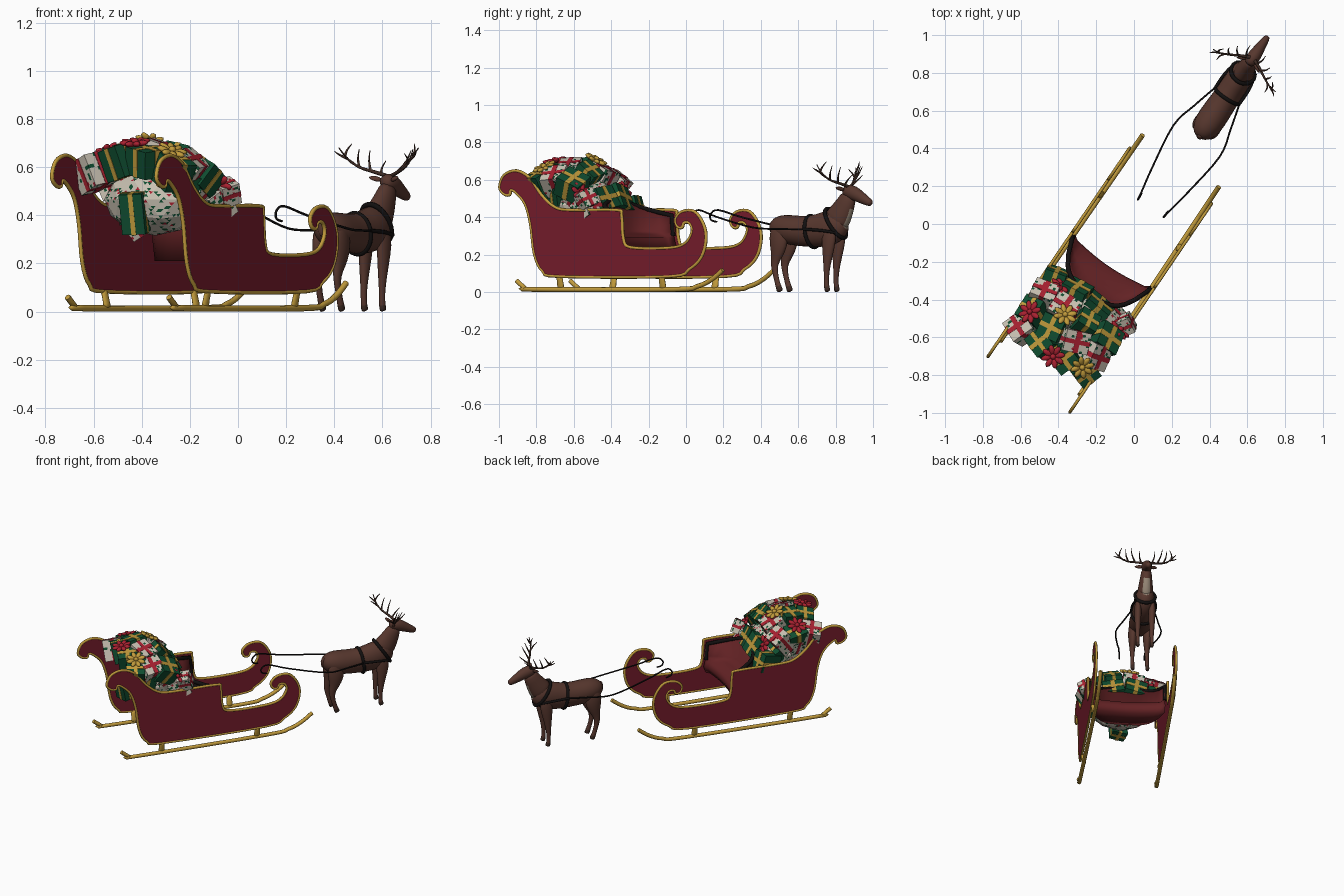
import bpy, bmesh, math, random
from mathutils import Matrix, Vector

random.seed(7)
if "Cube" in bpy.data.objects:
    bpy.data.objects.remove(bpy.data.objects["Cube"], do_unlink=True)

COLOURS = {
    "wine_red": (.185, .012, .025), "gold": (.54, .33, .045), "deer_brown": (.095, .038, .027),
    "seat_red": (.125, .016, .018), "wrap_green": (.005, .075, .03), "ribbon_red": (.4, .015, .03),
    "wrap_cream": (.6, .55, .46), "harness_black": (.006, .005, .005), "tan": (.3, .24, .18),
    "antler_brown": (.05, .025, .018)}
MATS = {}
for name, rgb in COLOURS.items():
    m = bpy.data.materials.new(name)
    m.use_nodes = True
    m.diffuse_color = (*rgb, 1)
    m.node_tree.nodes["Principled BSDF"].inputs["Base Color"].default_value = (*rgb, 1)
    MATS[name] = m

# Parts are built with x forward, y left, then turned to the diagonal heading
HEADING = Matrix.Rotation(math.radians(55.8), 4, 'Z')
MID = -.017      # centre line of the sleigh
DEER = -.027     # centre line of the animal


def finish(name, data, *mats):
    for m in mats:
        data.materials.append(MATS[m])
    ob = bpy.data.objects.new(name, data)
    bpy.context.scene.collection.objects.link(ob)
    ob.matrix_world = HEADING
    return ob


def mesh_part(name, bm, *mats, smooth=False):
    bmesh.ops.recalc_face_normals(bm, faces=bm.faces)
    me = bpy.data.meshes.new(name)
    bm.to_mesh(me)
    bm.free()
    if smooth:
        me.shade_smooth()
    return finish(name, me, *mats)


def spline(pts, closed=False, steps=4):
    """Catmull-Rom smoothing of a short list of points."""
    pts = [Vector(p) for p in pts]
    n, out = len(pts), []
    for i in range(n if closed else n - 1):
        idx = [(i + k) % n if closed else min(max(i + k, 0), n - 1) for k in (-1, 0, 1, 2)]
        a, b, c, d = (pts[j] for j in idx)
        for s in range(steps):
            t = s / steps
            out.append(b + (c - a) * (t / 2) + (a * 2 - b * 5 + c * 4 - d) * (t * t / 2)
                       + (b * 3 - a - c * 3 + d) * (t ** 3 / 2))
    return out if closed else out + [pts[-1]]


def tube(name, pts, radius, mat, closed=False, taper=1):
    cu = bpy.data.curves.new(name, 'CURVE')
    cu.dimensions = '3D'
    cu.bevel_depth, cu.bevel_resolution, cu.use_fill_caps = radius, 2, True
    sp = cu.splines.new('POLY')
    sp.points.add(len(pts) - 1)
    for i, p in enumerate(pts):
        sp.points[i].co = (*p, 1)
        sp.points[i].radius = 1 + (taper - 1) * i / (len(pts) - 1)
    sp.use_cyclic_u = closed
    return finish(name, cu, mat)


def loft(name, rows, mats, rule=None, sides=12):
    """Skin of ellipses along a path; each row is x, y, z, half width, half height."""
    bm, rings = bmesh.new(), []
    for i, (x, y, z, rw, rh) in enumerate(rows):
        t = Vector(rows[min(i + 1, len(rows) - 1)][:3]) - Vector(rows[max(i - 1, 0)][:3])
        t.normalize()
        side = Vector((0, 1, 0))
        side = (side - t * side.dot(t)).normalized()
        up = t.cross(side)
        rings.append([bm.verts.new(Vector((x, y, z)) + side * rw * math.cos(a) + up * rh * math.sin(a))
                      for a in (math.tau * k / sides for k in range(sides))])
    for a, b in zip(rings, rings[1:]):
        for k in range(sides):
            bm.faces.new((a[k], a[k - 1], b[k - 1], b[k]))
    bm.faces.new(rings[0])
    bm.faces.new(rings[-1])
    bmesh.ops.recalc_face_normals(bm, faces=bm.faces)
    for f in bm.faces:
        f.material_index = int(bool(rule and rule(f)))
    ob = mesh_part(name, bm, *mats, smooth=True)
    ob.modifiers.new("Subdivision", 'SUBSURF').levels = 1
    return ob


def speckle(bm, cuts):
    """Scatter small green and red flecks over pale wrapping."""
    bmesh.ops.subdivide_edges(bm, edges=bm.edges, cuts=cuts, use_grid_fill=True)
    for f in bm.faces:
        f.material_index = random.choices((0, 1, 2), (82, 4, 14))[0]


# Sleigh sides with scrolled ends, gold edging, runners and struts
OUTLINE = [(-1.015, .56), (-.985, .625), (-.905, .648), (-.82, .61), (-.745, .52), (-.66, .455),
           (-.56, .438), (-.26, .438), (-.226, .41), (-.214, .285), (-.165, .238), (.083, .236),
           (.187, .262), (.23, .325), (.213, .368), (.178, .37), (.165, .345), (.135, .35),
           (.122, .39), (.165, .43), (.245, .43), (.303, .363), (.32, .283), (.29, .187),
           (.213, .123), (.083, .083), (-.627, .083), (-.737, .112), (-.79, .203), (-.815, .363),
           (-.85, .47), (-.905, .528), (-.94, .545), (-.95, .52), (-.985, .523)]
RUNNER = [(-.91, .06), (-.86, .025), (-.8, .014), (.1, .014), (.25, .03), (.34, .065), (.415, .118)]
for side, label in ((1, "left"), (-1, "right")):
    y = MID + side * .262
    edge = [Vector((p.x, y, p.y)) for p in spline(OUTLINE, True)]
    bm = bmesh.new()
    face = bm.faces.new([bm.verts.new(p - Vector((0, .005, 0))) for p in edge])
    ext = bmesh.ops.extrude_face_region(bm, geom=[face])["geom"]
    bmesh.ops.translate(bm, vec=(0, .01, 0), verts=[v for v in ext if isinstance(v, bmesh.types.BMVert)])
    mesh_part(label + "_side_panel", bm, "wine_red")
    tube(label + "_panel_edging", edge, .0085, "gold", closed=True)
    path = [(p.x, MID + side * (.247 - .008 * p.x), p.y) for p in spline(RUNNER)]
    tube(label + "_runner", path, .013, "gold")
    for x in (-.63, .03):
        loft(label + "_strut", [(x, y - side * .018, .01, .016, .03), (x, y - side * .01, .05, .011, .017),
                                (x, y, .092, .014, .026)], ["gold"], sides=8)

# Curved bench seat: a profile swept across the width, with a dark padded rim
bm, rows, rim = bmesh.new(), [], []
for i in range(17):
    s = i / 8 - 1
    back = -.44 + .19 * s ** 4
    front = max(-.235 - .025 * math.cos(s * math.pi / 2), back + .03)
    top = .49 - .08 * s * s
    mid = (back + front) / 2
    prof = [(front - .015, .21), (front, .25), (front - .01, .29), (mid, .31), (back + .03, .325),
            (back + .014, top), (back - .006, top), (back - .016, .34), (back + .01, .21)]
    rows.append([bm.verts.new((x, MID + .245 * s, z)) for x, z in prof])
    rim.append(Vector((back + .002, MID + .245 * s, top)))
for a, b in zip(rows, rows[1:]):
    for k in range(len(a)):
        bm.faces.new((a[k - 1], a[k], b[k], b[k - 1])).material_index = int(k in (6, 7))
bm.faces.new(rows[0])
bm.faces.new(rows[-1])
mesh_part("bench_seat", bm, "seat_red", "harness_black", smooth=True)
drop = Vector((.01, 0, -.11))
tube("seat_rim", [rim[0] + drop] + rim + [rim[-1] + drop], .013, "harness_black")


# Heap of wrapped presents
def heap(x, y):
    ahead = max(0, x + .65)
    return .695 - 6 * ahead ** 2 - 1.3 * (y - MID) ** 2 - .2 * max(0, -.72 - x)


def slope(x, y):
    e = .02
    n = Vector((heap(x - e, y) - heap(x + e, y), heap(x, y - e) - heap(x, y + e), 2 * e))
    return Vector((0, 0, 1)).rotation_difference(n).to_matrix().to_4x4()


def present(x, y, z, size, turn, wrap, ribbon):
    bm = bmesh.new()
    base = Matrix.Translation((x, y, z)) @ slope(x, y) @ turn
    for index, dims in ((0, (1, 1, 1)), (1, (.2, 1.03, 1.03)), (1, (1.03, .2, 1.03))):
        scale = Matrix.Diagonal((*(a * b for a, b in zip(size, dims)), 1))
        verts = bmesh.ops.create_cube(bm, size=1, matrix=base @ scale)["verts"]
        if index:
            for f in {f for v in verts for f in v.link_faces}:
                f.material_index = index
        elif wrap == "wrap_cream":
            speckle(bm, 8)
    mesh_part("present", bm, wrap, ribbon, "wrap_green")


def bow(x, y, ribbon):
    bm = bmesh.new()
    base = Matrix.Translation((x, y, heap(x, y) + .02)) @ slope(x, y)
    for k in range(9):
        petal = Matrix.Rotation(k * math.pi / 4, 4, 'Z') @ Matrix.Rotation(-.2, 4, 'Y')
        loop = petal @ Matrix.Translation((.036, 0, 0)) @ Matrix.Diagonal((.031, .016, .012, 1))
        knot = Matrix.Translation((0, 0, .012)) @ Matrix.Scale(.016, 4)
        bmesh.ops.create_uvsphere(bm, u_segments=8, v_segments=6, radius=1,
                                  matrix=base @ (loop if k < 8 else knot))
    mesh_part("bow", bm, ribbon, smooth=True)


WRAPS = (("wrap_green", "gold"), ("wrap_cream", "ribbon_red"))


def jitter(amount):
    spin = Matrix.Rotation(random.uniform(-.4, .4), 4, 'Z')
    return spin @ Matrix.Rotation(random.uniform(-amount, amount), 4, random.choice('XY'))


for i in range(4):
    for j in range(4):
        x, y = -.79 + .1 * i, MID + .132 * (j - 1.5)
        size = [random.uniform(.11, .14) for k in range(3)]
        present(x, y, heap(x, y) - .052, size, jitter(.22), *WRAPS[(i + 2 * j) % 5 in (1, 3)])
        # A lower row fills the sides and front
        if i == 3 or (i and j in (0, 3)):
            y = MID + .118 * (j - 1.5)
            present(x, y, heap(x, y) - .13, [.1] * 3, jitter(.15), *WRAPS[(i + j + 1) % 2])
present(-.8, -.024, .41, (.08, .1, .17), Matrix.Rotation(.3, 4, 'Z'), *WRAPS[0])
present(-.465, -.262, .495, (.09, .09, .08), Matrix.Rotation(.3, 4, 'X'), *WRAPS[1])
for x, y, c in ((-.49, .13, 1), (-.695, .19, 1), (-.606, .03, 0), (-.51, -.25, 1), (-.82, -.04, 1), (-.78, -.196, 0)):
    bow(x, y, WRAPS[c][1])

# Pale faceted bundle under the heap
bm = bmesh.new()
bmesh.ops.create_icosphere(bm, subdivisions=2, radius=1, matrix=Matrix.Translation((-.635, MID, .465))
                           @ Matrix.Diagonal((.185, .225, .15, 1)))
speckle(bm, 5)
mesh_part("pale_bundle", bm, "wrap_cream", "ribbon_red", "wrap_green")

# Deer body, neck and head
D = DEER
coat = ["deer_brown", "tan"]


def throat(f):
    return f.normal.x > .6 and abs(f.normal.y) < .4 and .33 < f.calc_center_median().z < .45


loft("deer_body", [(.57, D, .35, .02, .02), (.59, D, .35, .055, .055), (.65, D, .337, .083, .084),
                   (.75, D, .325, .079, .083), (.86, D, .323, .072, .09), (.95, D, .343, .076, .104),
                   (1.02, D, .365, .06, .08), (1.055, D, .375, .03, .04)], coat, throat)
loft("deer_neck", [(.965, D, .35, .062, .085), (1.015, D, .41, .052, .077), (1.05, D, .47, .04, .058),
                   (1.08, D, .53, .034, .044)], coat, throat)
loft("deer_head", [(1.035, D, .538, .02, .02), (1.06, D, .54, .036, .038), (1.1, D, .531, .038, .042),
                   (1.145, D, .508, .029, .033), (1.19, D, .485, .022, .025), (1.222, D, .471, .016, .017)], coat)
loft("deer_tail", [(.59, D, .385, .018, .014), (.572, D, .35, .018, .014), (.575, D, .31, .008, .006)], coat)

for s, label in ((1, "left"), (-1, "right")):
    def at(x, y, z, s=s):
        return Vector((x, D + s * y, z))

    def limb(name, rows, y):
        hoof = lambda f: f.calc_center_median().z < .022
        loft(label + name, [(x, D + s * y, z, w, h) for x, z, w, h in rows],
             ["deer_brown", "antler_brown"], hoof, sides=10)

    limb("_hind_leg", [(.655, .375, .012, .025), (.65, .32, .03, .062), (.65, .25, .033, .058), (.638, .19, .022, .034),
                       (.618, .145, .015, .022), (.632, .08, .012, .014), (.65, .024, .014, .017),
                       (.662, 0, .015, .022)], .048)
    limb("_front_leg", [(.97, .36, .01, .025), (.975, .31, .024, .05), (.97, .24, .026, .04), (.96, .14, .018, .02),
                        (.957, .07, .012, .013), (.958, .024, .014, .015), (.968, 0, .015, .021)], .046)
    # Ears and branching antlers
    loft(label + "_ear", [(*at(1.06, .025, .545), .01, .01), (*at(1.045, .05, .553), .009, .015),
                          (*at(1.035, .075, .558), .003, .004)], coat, sides=8)
    beam = spline([at(1.075, .016, .565), at(1.055, .06, .58), at(1.025, .115, .6),
                   at(1.005, .16, .635), at(1.0, .2, .68)])
    tube(label + "_antler", beam, .009, "antler_brown", taper=.25)
    for k, reach in ((2, (.06, .015, .055)), (5, (.04, .03, .085)), (8, (.03, .02, .075)),
                     (10, (-.05, .015, .04)), (12, (-.03, .045, .03)), (13, (.03, -.015, .05))):
        r = Vector((reach[0], s * reach[1], reach[2]))
        tube(label + "_antler_tine", spline([beam[k], beam[k] + r * .5 + Vector((0, s * .006, 0)), beam[k] + r]),
             .0065, "antler_brown", taper=.2)
    # Side strap and rein
    tube(label + "_side_strap", spline([at(.83, .077, .335), at(.93, .077, .33), at(1.02, .058, .318)]),
         .008, "harness_black")
    rein = [at(.16, .085, .375), at(.125, .082, .385), at(.12, .083, .415), at(.165, .09, .438),
            at(.3, .115, .4), at(.55, .148, .345), at(.7, .115, .337), at(.83, .08, .335)]
    tube(label + "_rein", spline(rein), .005, "harness_black")


# Girth and collar bands
def band(name, x, z, lean, width, height):
    ring = [(x + lean * math.sin(a), D + width * math.cos(a), z + height * math.sin(a))
            for a in (math.tau * k / 32 for k in range(32))]
    tube(name, ring, .011, "harness_black", closed=True)


band("girth_band", .835, .323, -.012, .071, .084)
band("collar_band", .985, .367, -.052, .066, .078)
